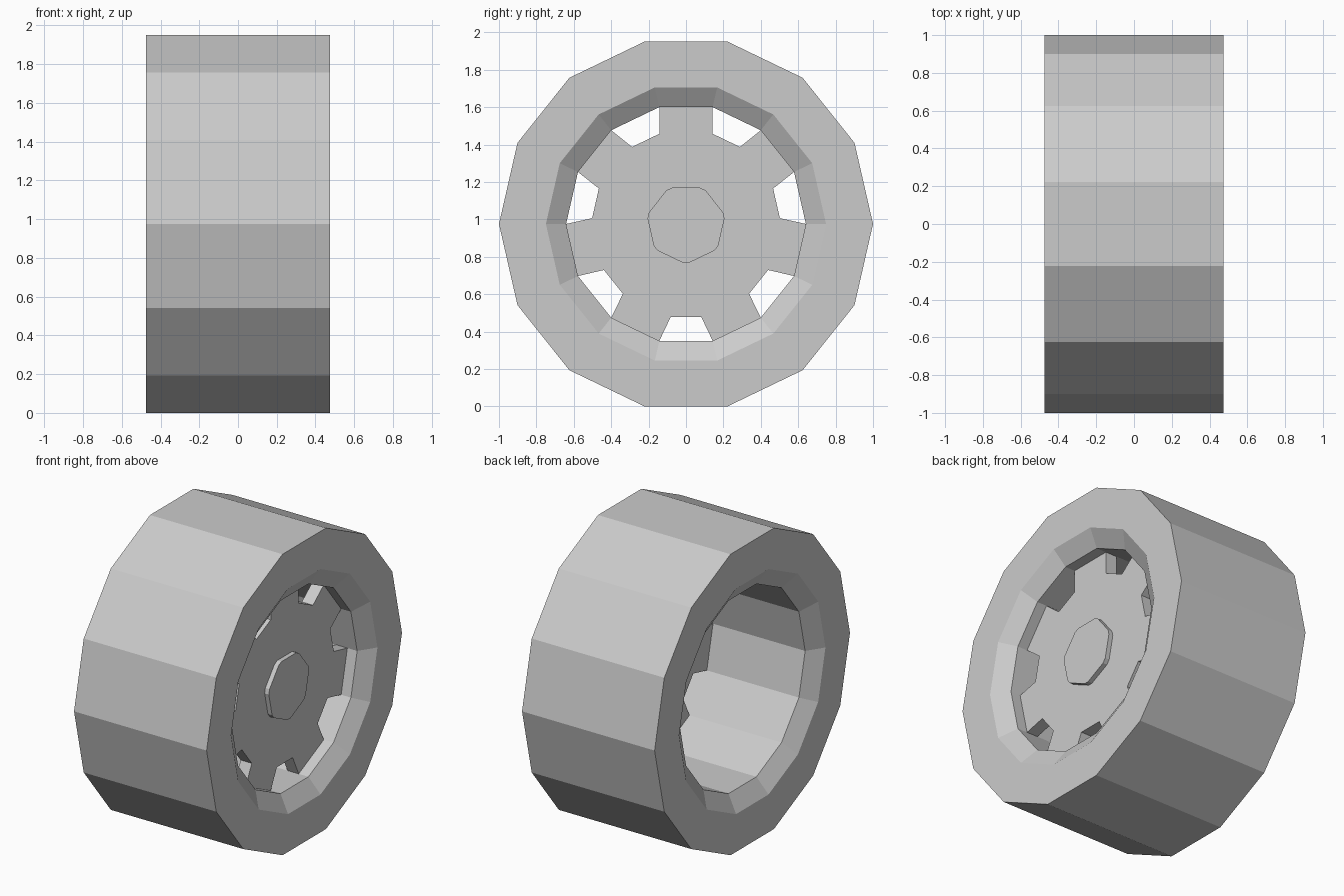
import bpy, bmesh
from math import sin, cos, radians

if "Cube" in bpy.data.objects:
    bpy.data.objects.remove(bpy.data.objects["Cube"])

N = 14           # sides of the low-poly wheel
CZ = 0.975       # axle height
HALF = 0.475     # half width
R_IN = 0.641     # barrel radius


def point(x, r, deg):
    return (x, r * cos(radians(deg)), CZ + r * sin(radians(deg)))


def finish(bm, name):
    bmesh.ops.recalc_face_normals(bm, faces=bm.faces[:])
    mesh = bpy.data.meshes.new(name)
    bm.to_mesh(mesh)
    bm.free()
    obj = bpy.data.objects.new(name, mesh)
    bpy.context.collection.objects.link(obj)
    return obj


def lathe(name, profile):
    """Spin a closed (x, radius) profile around the axle."""
    bm = bmesh.new()
    rings = [[bm.verts.new(point(x, r, i * 360 / N)) for i in range(N)]
             for x, r in profile]
    for a, b in zip(rings, rings[1:] + rings[:1]):
        for i in range(N):
            j = (i + 1) % N
            bm.faces.new((a[i], a[j], b[j], b[i]))
    return finish(bm, name)


def plate(name, outline, x0, x1):
    """Extrude a polar (radius, degrees) outline from x0 to x1."""
    bm = bmesh.new()
    back = [bm.verts.new(point(x0, r, a)) for r, a in outline]
    front = [bm.verts.new(point(x1, r, a)) for r, a in outline]
    bm.faces.new(back)
    bm.faces.new(front)
    for i in range(len(outline)):
        j = (i + 1) % len(outline)
        bm.faces.new((back[i], back[j], front[j], front[i]))
    return finish(bm, name)


# Tyre with chamfered lips on both sides and an open barrel
lathe("tyre", [(-HALF, 1.0), (HALF, 1.0), (HALF, 0.749), (HALF - 0.07, R_IN),
               (-HALF + 0.07, R_IN), (-HALF, 0.749)])

# Wheel disc with seven notches around its edge
step = 360 / 7
disc = []
hub = []
for k in range(7):
    c = -90 + k * step
    disc += [(R_IN, c - step / 4), (0.503, c - 9.3),
             (0.503, c + 9.3), (R_IN, c + step / 4)]
    hub += [(0.208, c - 4.5), (0.208, c + 4.5)]
plate("wheel_disc", disc, 0.255, 0.335)

# Raised hub cap: heptagon with clipped corners
plate("hub_cap", hub, 0.33, 0.365)
